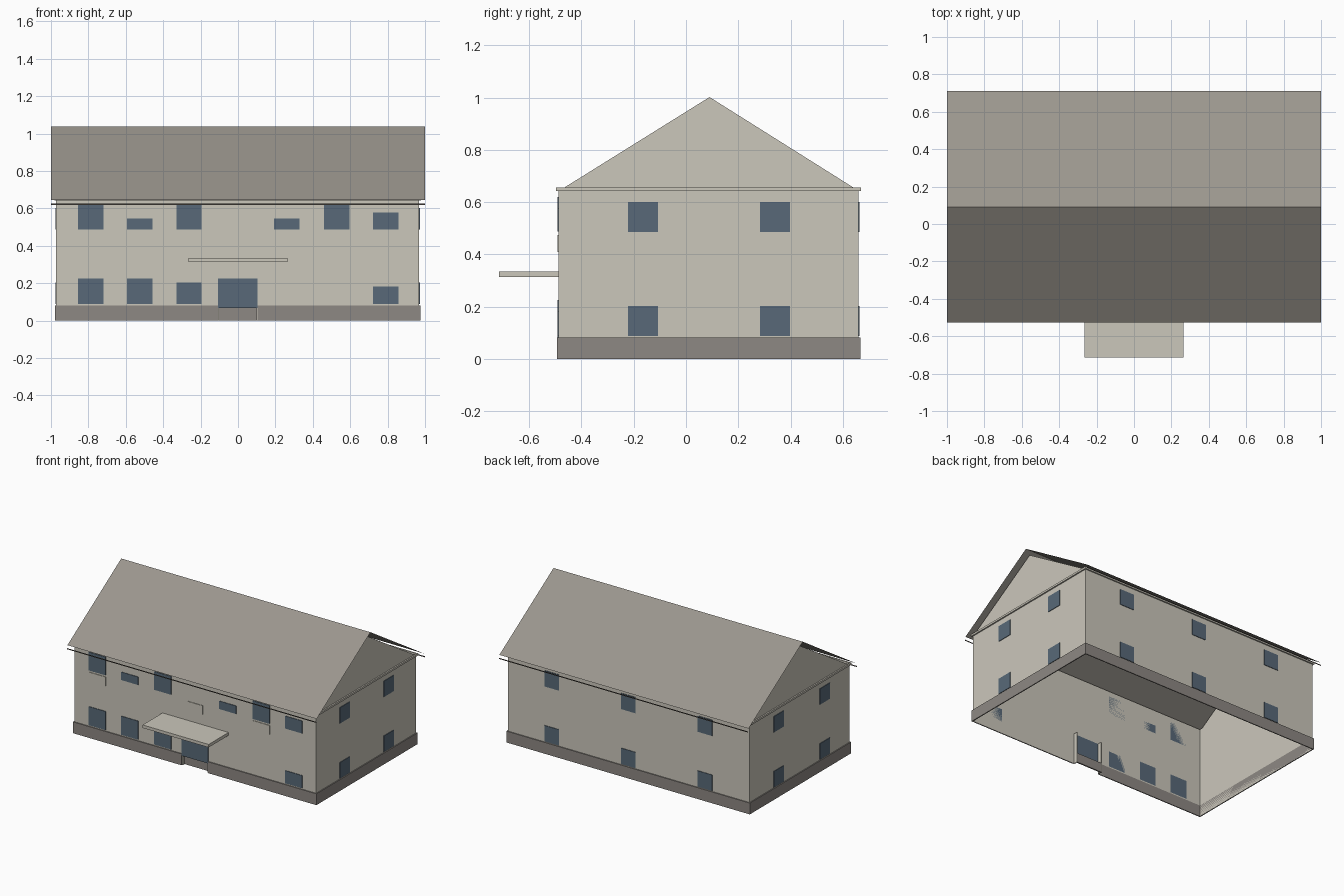
import bpy, bmesh

if "Cube" in bpy.data.objects:
    bpy.data.objects.remove(bpy.data.objects["Cube"])


def material(name, r, g, b):
    def lin(c):
        c /= 255
        return c / 12.92 if c <= 0.04045 else ((c + 0.055) / 1.055) ** 2.4
    m = bpy.data.materials.new(name)
    m.diffuse_color = (lin(r), lin(g), lin(b), 1)
    m.use_nodes = True
    m.node_tree.nodes["Principled BSDF"].inputs["Base Color"].default_value = m.diffuse_color
    return m


WALL = material("cream render", 203, 199, 187)
ROOF = material("roof grey", 155, 150, 142)
STONE = material("plinth grey", 141, 136, 131)
GLASS = material("window blue", 88, 105, 120)
DARK = material("gutter dark", 84, 78, 74)


def mesh(name, polys, mat):
    """Object made of the given polygons, welded together."""
    bm = bmesh.new()
    for p in polys:
        bm.faces.new([bm.verts.new(v) for v in p])
    bmesh.ops.remove_doubles(bm, verts=bm.verts[:], dist=0.0001)
    me = bpy.data.meshes.new(name)
    bm.to_mesh(me)
    bm.free()
    me.materials.append(mat)
    ob = bpy.data.objects.new(name, me)
    bpy.context.collection.objects.link(ob)
    return ob


def box(name, x0, x1, y0, y1, z0, z1, mat):
    b = [(x0, y0), (x1, y0), (x1, y1), (x0, y1)]
    lo = [(x, y, z0) for x, y in b]
    hi = [(x, y, z1) for x, y in b]
    sides = [(lo[i], lo[(i + 1) % 4], hi[(i + 1) % 4], hi[i]) for i in range(4)]
    return mesh(name, sides + [lo[::-1], hi], mat)


X0, X1, Y0, Y1 = -0.972, 0.968, -0.487, 0.66   # wall footprint
TOP, RIDGE_Y = 0.65, 0.09                      # wall top, ridge line
DX0, DX1, DZ = -0.108, 0.105, 0.225            # entrance opening


def front(x0, x1, z0, z1):
    return [(x0, Y0, z0), (x1, Y0, z0), (x1, Y0, z1), (x0, Y0, z1)]


# Walls: open shell with an entrance opening and gabled ends
walls = [front(X0, DX0, 0, TOP), front(DX1, X1, 0, TOP), front(DX0, DX1, DZ, TOP),
         [(X1, Y1, 0), (X0, Y1, 0), (X0, Y1, TOP), (X1, Y1, TOP)]]
for x, order in ((X0, -1), (X1, 1)):
    walls.append([(x, Y0, 0), (x, Y1, 0), (x, Y1, TOP), (x, Y0, TOP)][::order])
    walls.append([(x, -0.475, 0.65), (x, 0.65, 0.65), (x, RIDGE_Y, 1.002)][::order])
mesh("walls", walls, WALL)

# Cornice strips around the top of the walls
C = 0.01
for n, (a, b, c, d) in {"front": (X0 - C, X1 + C, Y0 - C, Y0), "back": (X0 - C, X1 + C, Y1, Y1 + C),
                        "left": (X0 - C, X0, Y0, Y1), "right": (X1, X1 + C, Y0, Y1)}.items():
    box(n + "_cornice", a, b, c, d, 0.643, 0.657, WALL)

# Roof: two thin slopes with eaves, and a gutter line below each eave
for n, y, out in (("front", -0.527, -1), ("back", 0.711, 1)):
    slope = [(-1, y, 0.645), (1, y, 0.645), (1, RIDGE_Y, 1.038), (-1, RIDGE_Y, 1.038)]
    mesh(n + "_roof_slope", [slope[::-out]], ROOF)
    g = y + out * 0.004
    strip = [(-1, g, 0.617), (1, g, 0.617), (1, g, 0.625), (-1, g, 0.625)]
    mesh(n + "_gutter", [strip[::-out]], DARK)

# Plinth strips, broken at the entrance
P, H = 0.007, 0.082
for n, (a, b, c, d) in {"front_left": (X0 - P, DX0, Y0 - P, Y0), "front_right": (DX1, X1 + P, Y0 - P, Y0),
                        "back": (X0 - P, X1 + P, Y1, Y1 + P),
                        "left": (X0 - P, X0, Y0, Y1), "right": (X1, X1 + P, Y0, Y1)}.items():
    box(n + "_plinth", a, b, c, d, 0, H, STONE)

# Entrance: glazing, jambs, recessed base panel and canopy
box("door_glass", DX0, DX1, Y0 - 0.004, Y0, 0.068, DZ, GLASS)
box("left_jamb", DX0, DX0 + 0.007, Y0, Y0 + 0.03, 0, DZ, WALL)
box("right_jamb", DX1 - 0.007, DX1, Y0, Y0 + 0.03, 0, DZ, WALL)
box("door_base", DX0 + 0.007, DX1 - 0.007, Y0 + 0.02, Y0 + 0.03, 0, 0.068, STONE)
box("canopy", -0.265, 0.265, -0.715, Y0, 0.313, 0.335, WALL)

# Front windows: left edge, sill height, head height
T = 0.004
for x, z0, z1 in ((-0.856, 0.487, 0.62), (-0.594, 0.487, 0.545), (-0.33, 0.487, 0.62),
                  (0.193, 0.487, 0.545), (0.46, 0.487, 0.62), (0.722, 0.487, 0.578),
                  (-0.856, 0.09, 0.225), (-0.594, 0.09, 0.225), (-0.33, 0.09, 0.203),
                  (0.722, 0.09, 0.182)):
    box("front_window", x, x + 0.136, Y0 - T, Y0, z0, z1, GLASS)

# Shallow panels on the front wall
for x0, x1 in ((-0.856, -0.72), (-0.06, 0.06), (0.46, 0.596)):
    box("front_panel", x0, x1, Y0 - T, Y0, 0.41, 0.475, WALL)

# Back and end windows on two floors
for z in (0.088, 0.486):
    for x in (-0.616, 0, 0.614):
        box("back_window", x - 0.058, x + 0.058, Y1, Y1 + T, z, z + 0.115, GLASS)
    for y in (-0.164, 0.34):
        box("right_window", X1, X1 + T, y - 0.057, y + 0.057, z, z + 0.115, GLASS)
    for y in (-0.2, 0.33):
        box("left_window", X0 - T, X0, y - 0.057, y + 0.057, z, z + 0.115, GLASS)
